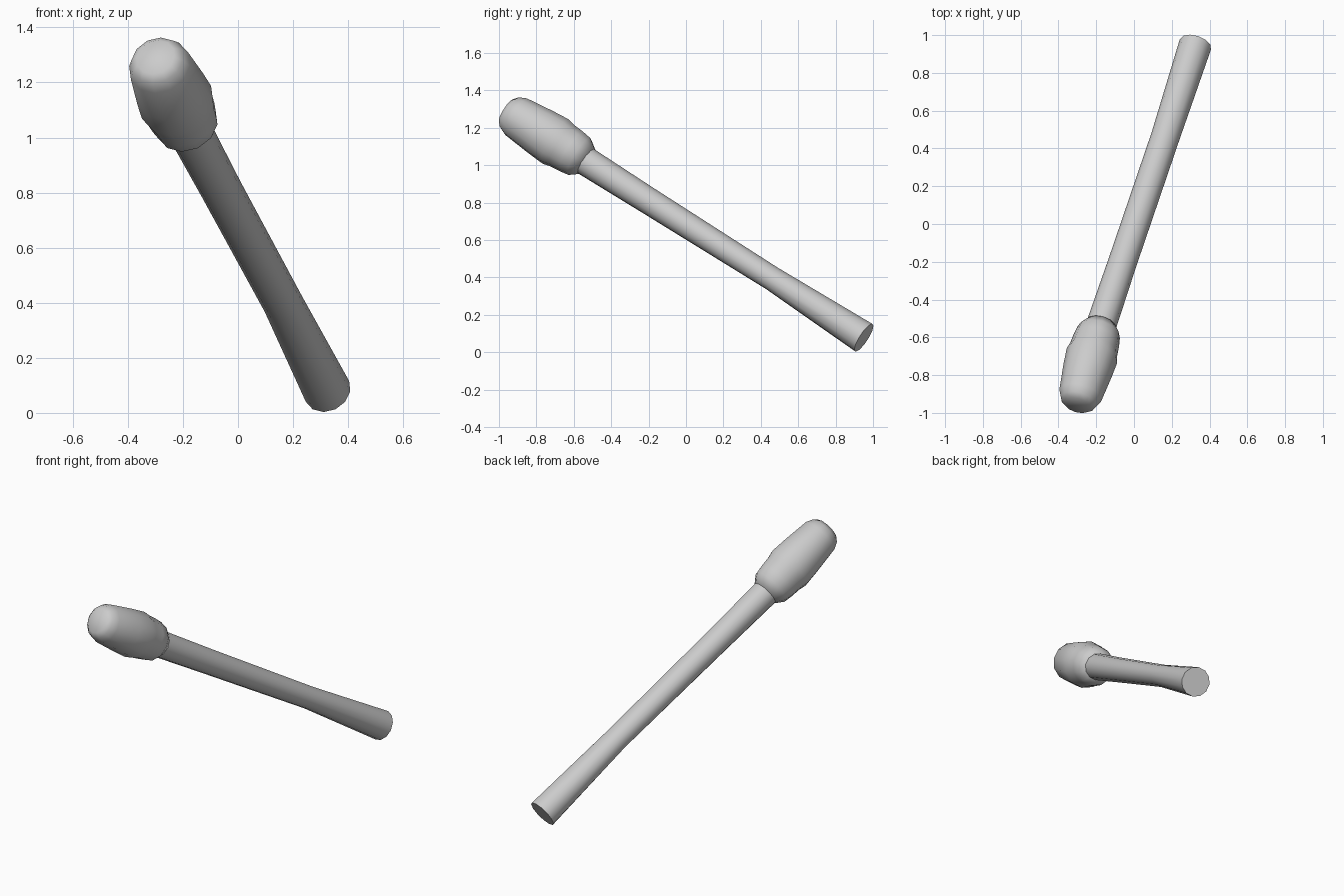
import bpy, bmesh, math
from mathutils import Vector

if "Cube" in bpy.data.objects:
    bpy.data.objects.remove(bpy.data.objects["Cube"])

SIDES = 12


def loft(name, stations):
    """Skin elliptical rings (centre, half width, half height) along a path."""
    bm = bmesh.new()
    pts = [Vector(s[0]) for s in stations]
    rings = []
    for i, (c, rw, rh) in enumerate(stations):
        n = (pts[min(i + 1, len(pts) - 1)] - pts[max(i - 1, 0)]).normalized()
        u = n.cross(Vector((0, 0, 1))).normalized()
        v = u.cross(n)
        ring = []
        for k in range(SIDES):
            a = math.tau * k / SIDES
            ring.append(bm.verts.new(pts[i] + u * rw * math.cos(a) + v * rh * math.sin(a)))
        rings.append(ring)
    for a, b in zip(rings, rings[1:]):
        for k in range(SIDES):
            j = (k + 1) % SIDES
            bm.faces.new((a[k], a[j], b[j], b[k]))
    bm.faces.new(rings[0])
    bm.faces.new(rings[-1])
    bmesh.ops.recalc_face_normals(bm, faces=bm.faces)
    me = bpy.data.meshes.new(name)
    bm.to_mesh(me)
    bm.free()
    ob = bpy.data.objects.new(name, me)
    bpy.context.collection.objects.link(ob)
    bpy.ops.object.select_all(action='DESELECT')
    ob.select_set(True)
    bpy.context.view_layer.objects.active = ob
    bpy.ops.object.shade_smooth_by_angle(angle=math.radians(60))
    return ob


# slightly bowed handle, flared at the butt
loft("handle", [
    ((0.325, 0.951, 0.078), 0.087, 0.088),
    ((0.165, 0.46, 0.395), 0.076, 0.066),
    ((-0.06, -0.20, 0.81), 0.076, 0.073),
    ((-0.175, -0.54, 1.025), 0.08, 0.079),
    ((-0.20, -0.62, 1.075), 0.08, 0.079),
])

# head: rings placed along its straight axis (distance, radius)
start = Vector((-0.174, -0.53, 1.022))
axis = (Vector((-0.300, -0.96, 1.292)) - start)
length = axis.length
axis.normalize()
profile = [(0.0, 0.08), (0.05, 0.116), (0.10, 0.124), (0.16, 0.129),
           (0.205, 0.139), (0.30, 0.132), (0.46, 0.115), (0.50, 0.097),
           (length, 0.072)]
loft("head", [(start + axis * d, r, r) for d, r in profile])
